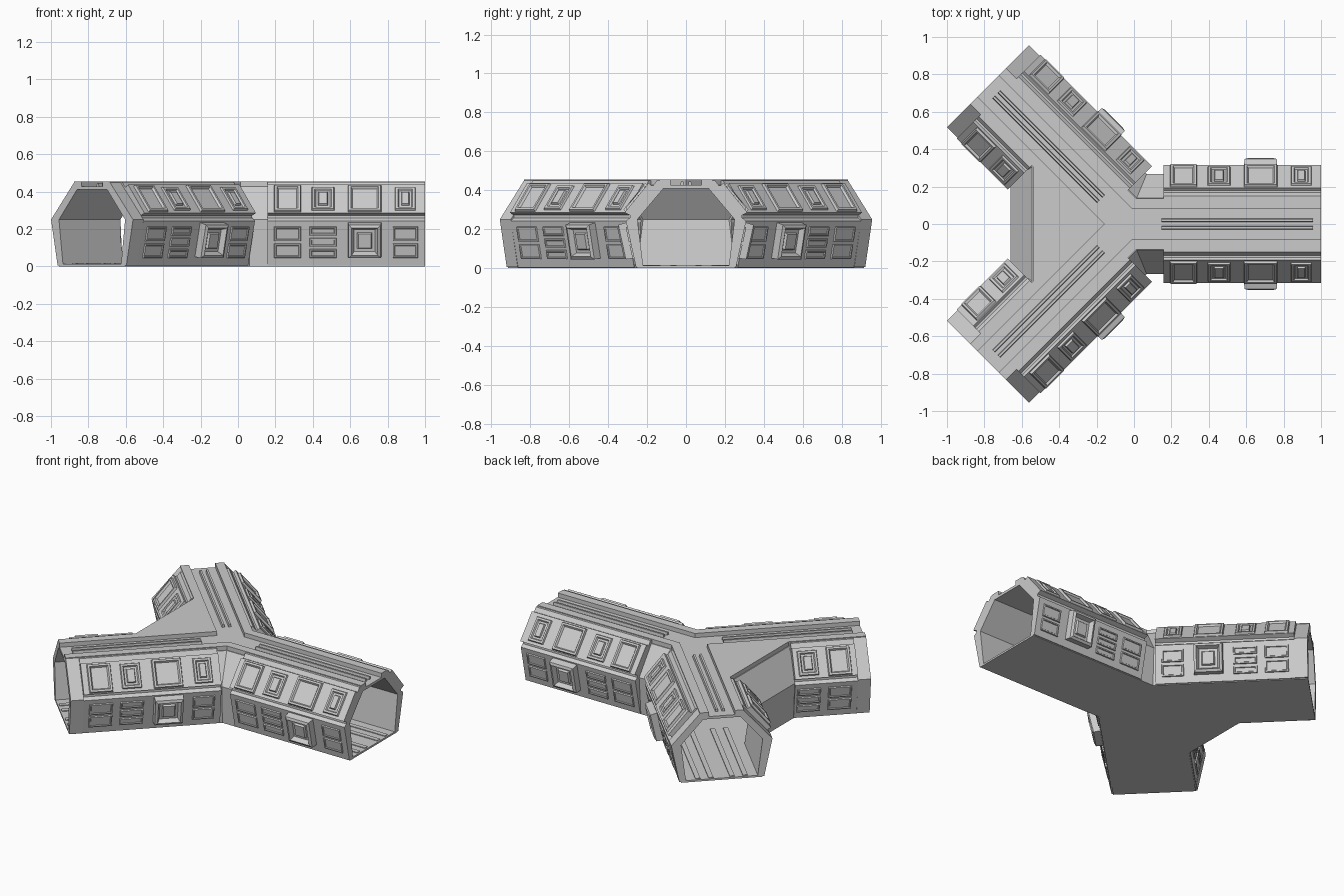
import bpy, bmesh
from mathutils import Vector

if "Cube" in bpy.data.objects:
    bpy.data.objects.remove(bpy.data.objects["Cube"])

O = Vector((-0.043, 0, 0))      # point where the three arm axes meet
L, R2 = 1.043, 2 ** 0.5
K = 1 / R2
# Each wall side: (direction along arm, outward direction); the y<0 half is mirrored
ARM = (Vector((1, 0, 0)), Vector((0, 1, 0)))
OUT = (Vector((-K, K, 0)), Vector((K, K, 0)))
INN = (Vector((-K, K, 0)), Vector((-K, -K, 0)))


def at(side, s, d, z):
    return O + side[0] * s + side[1] * d + Vector((0, 0, z))


def finish(name, bm, mirror=True):
    bmesh.ops.recalc_face_normals(bm, faces=bm.faces)
    me = bpy.data.meshes.new(name)
    bm.to_mesh(me)
    bm.free()
    ob = bpy.data.objects.new(name, me)
    bpy.context.collection.objects.link(ob)
    if mirror:
        m = ob.modifiers.new("mirror", 'MIRROR')
        m.use_axis = (False, True, False)
        m.use_mirror_merge = False
    return ob


def loft(bm, rings, start=True, end=True):
    vs = [[bm.verts.new(p) for p in r] for r in rings]
    n = len(vs[0])
    for a, b in zip(vs, vs[1:]):
        for i in range(n):
            bm.faces.new((a[i], a[(i + 1) % n], b[(i + 1) % n], b[i]))
    if start:
        bm.faces.new(vs[0][::-1])
    if end:
        bm.faces.new(vs[-1])


def prism(bm, side, s0, s1, profile):
    loft(bm, [[at(side, s, d, z) for d, z in profile] for s in (s0, s1)])


def panel(bm, side, s0, s1, low, high, steps):
    """Stepped panel on a sloping wall; steps are (inset, height) pairs."""
    if s0 > s1:
        s0, s1 = s1, s0
    a, b = Vector(low), Vector(high)
    t = (b - a).normalized()
    nrm = Vector((t.y, -t.x))
    rings = []
    for inset, h in steps:
        p, q = a + t * inset + nrm * h, b - t * inset + nrm * h
        rings.append([at(side, s0 + inset, *p), at(side, s1 - inset, *p),
                      at(side, s1 - inset, *q), at(side, s0 + inset, *q)])
    loft(bm, rings, start=False)


def plan(d, xc, z):
    """Y-shaped outline at offset d from the arm axes, with the rear wall at xc."""
    half = [Vector((1, d, z)), Vector((O.x + (R2 - 1) * d, d, z)),
            at(OUT, L, d, z), at(INN, L, d, z),
            Vector((xc, O.x - xc - R2 * d, z))]
    return half + [Vector((p.x, -p.y, p.z)) for p in half[::-1]]


# Hollow Y-shaped shell, open at the three ends
bm = bmesh.new()
ENDS = [(2, 3), (6, 7), (9, 0)]
outer = [(.25, -.63, 0), (.268, -.66, .25), (.14, -.545, .427)]
inner = [(.22, -.61, .012), (.25, -.64, .25), (.115, -.53, .41)]
skins = []
for levels in (outer, inner):
    vs = [[bm.verts.new(p) for p in plan(*lv)] for lv in levels]
    for a, b in zip(vs, vs[1:]):
        for i in range(10):
            j = (i + 1) % 10
            if (i, j) not in ENDS:
                bm.faces.new((a[i], a[j], b[j], b[i]))
    bm.faces.new(vs[0])
    bm.faces.new(vs[-1])
    skins.append(vs)
vo, vi = skins
for i, j in ENDS:
    for k in (i, j):
        for l in (0, 1):
            bm.faces.new((vo[l][k], vo[l + 1][k], vi[l + 1][k], vi[l][k]))
    for l in (0, 2):
        bm.faces.new((vo[l][i], vo[l][j], vi[l][j], vi[l][i]))
finish("corridor_shell", bm, False)

# Raised roof plates along both sides of the central channel
D0, D1 = .08, .135
bm = bmesh.new()
lo, hi = plan(D0, -.54, 0), plan(D1, -.54, 0)
side_plate = hi[:3] + lo[2::-1]
loft(bm, [[p + Vector((0, 0, z)) for p in side_plate] for z in (.42, .455)])
finish("roof_side_plate", bm)
bm = bmesh.new()
vee = [lo[3], Vector((O.x - R2 * D0, 0, 0)), lo[6], hi[6], hi[5], hi[4], hi[3]]
loft(bm, [[p + Vector((0, 0, z)) for p in vee] for z in (.42, .455)])
finish("roof_rear_plate", bm, False)

# Twin cable rails in the roof channel
bm = bmesh.new()
for side, s0, s1 in ((ARM, .19, 1.0), (OUT, .19, .98), (INN, .19, .98)):
    prism(bm, side, s0, s1, [(.01, .42), (.03, .42), (.026, .445), (.014, .445)])
finish("roof_rail", bm)

# Wall modules: (side, start of module, direction of travel, length, bays)
MODULES = [(ARM, .2, 1, .843, 4), (OUT, .963, -1, .843, 4), (INN, .963, -1, .385, 2)]
WALL = [(.235, .004), (.257, .004), (.309, .243), (.288, .258), (.288, .272), (.316, .285),
        (.192, .437), (.178, .425), (.168, .425), (.15, .45), (.125, .45), (.12, .415), (.25, .25)]
bm = bmesh.new()
for side, st, sg, ln, _ in MODULES:
    prism(bm, side, st, st + sg * ln, WALL)
finish("wall_module", bm)

# Bare end collars on the two rear arms
bm = bmesh.new()
for side in (OUT, INN):
    prism(bm, side, .963, L, [(.22, .005), (.26, .005), (.31, .25), (.13, .455),
                              (.11, .415), (.25, .25)])
finish("end_collar", bm)

# Panels on the upper slope and the lower wall
BAYS = [(.035, .18), (.225, .37), (.43, .61), (.67, .805)]
LOW, HIGH = Vector((.257, .004)), Vector((.309, .243))
GLASS = [(0, 0), (.004, .014), (.016, .014), (.024, .003)]
SMALL = [(.012, 0), (.016, .01), (.028, .01), (.034, .001), (.046, .001), (.05, .012)]
PLATE = [(0, -.002), (.003, .008), (.010, .008), (.013, .003)]
WINDOW = [(0, -.01), (.004, .042), (.02, .05), (.034, .022), (.05, .022), (.056, .034)]
STACKS = [(2, .14), (3, .15), (0, 0), (2, .13)]


def wall_point(z):
    return LOW.lerp(HIGH, (z - LOW.y) / (HIGH.y - LOW.y))


upper, lower, window = bmesh.new(), bmesh.new(), bmesh.new()
for side, st, sg, ln, count in MODULES:
    for k, (u0, u1) in enumerate(BAYS[:count]):
        s0, s1 = st + sg * u0, st + sg * u1
        panel(upper, side, s0, s1, (.312, .290), (.198, .430), SMALL if k in (1, 3) else GLASS)
        if k == 2:
            panel(window, side, s0, s1, wall_point(.05), wall_point(.235), WINDOW)
            continue
        rows = STACKS[k][0]
        step = .18 / rows
        for r in range(rows):
            z = .045 + r * step
            panel(lower, side, s0, s1, wall_point(z), wall_point(z + step - .012), PLATE)
finish("upper_panel", upper)
finish("lower_panel", lower)
finish("side_window", window)

# Shallow strips along the floor inside
bm = bmesh.new()
for side, s0 in ((ARM, .2), (OUT, .2), (INN, .35)):
    for d in (.05, .13):
        prism(bm, side, s0, L - .01, [(d, .008), (d + .03, .008), (d + .03, .017), (d, .017)])
finish("floor_strip", bm)
